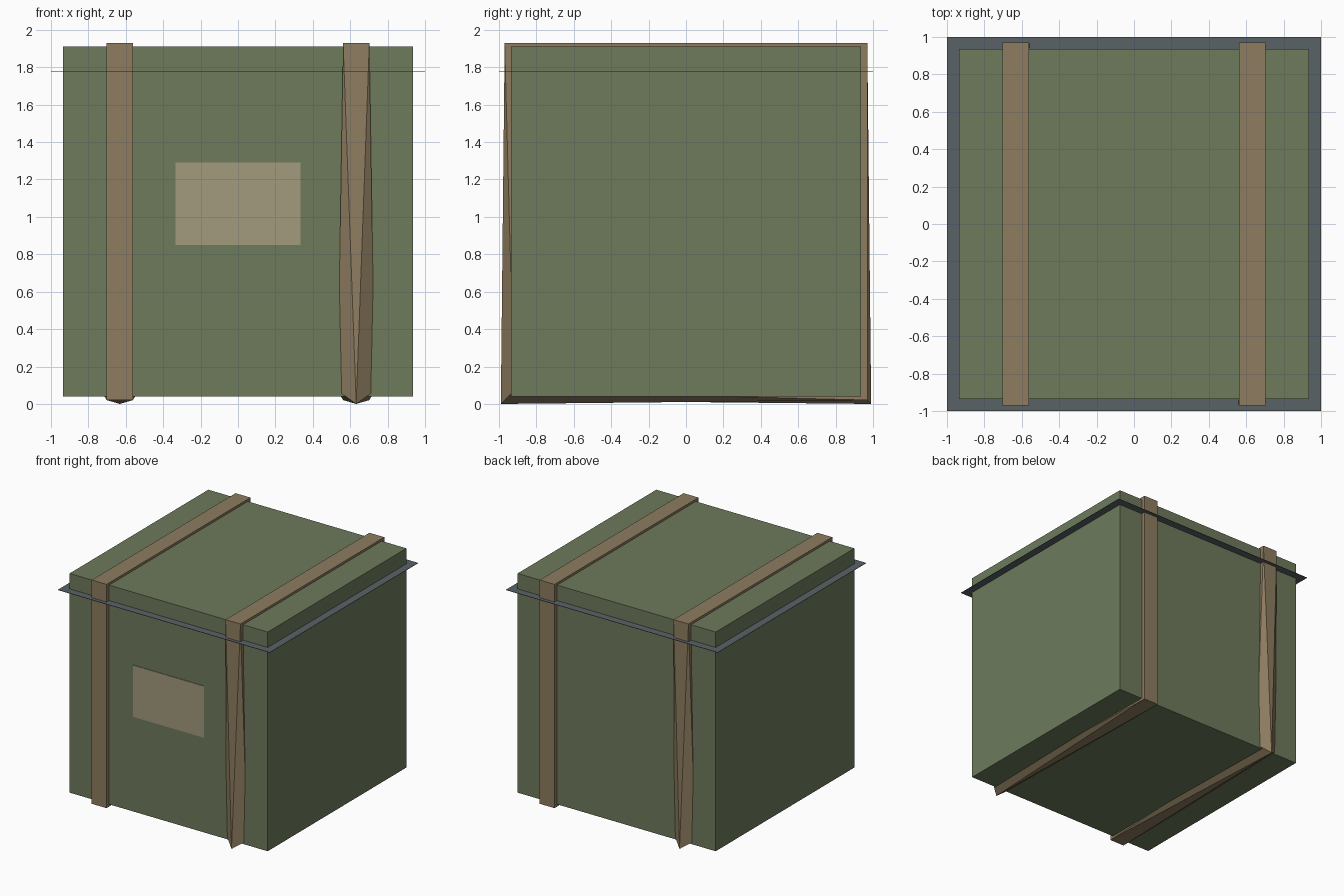
import bpy
import bmesh
from math import sin, cos, pi, sqrt
from mathutils import Vector

cube = bpy.data.objects.get("Cube")
if cube:
    bpy.data.objects.remove(cube, do_unlink=True)


def material(name, rgb):
    mat = bpy.data.materials.new(name)
    mat.use_nodes = True
    mat.diffuse_color = (*rgb, 1)
    mat.node_tree.nodes["Principled BSDF"].inputs["Base Color"].default_value = (*rgb, 1)
    return mat


olive = material("olive green", (0.155, 0.197, 0.108))
leather = material("strap tan", (0.27, 0.203, 0.117))
paper = material("label beige", (0.365, 0.325, 0.21))
slate = material("slate grey", (0.1, 0.123, 0.135))


def make_object(name, bm, mat):
    bmesh.ops.recalc_face_normals(bm, faces=bm.faces)
    mesh = bpy.data.meshes.new(name)
    bm.to_mesh(mesh)
    bm.free()
    mesh.materials.append(mat)
    obj = bpy.data.objects.new(name, mesh)
    bpy.context.collection.objects.link(obj)
    return obj


def block(name, centre, size, mat):
    bm = bmesh.new()
    bmesh.ops.create_cube(bm, size=1)
    bmesh.ops.scale(bm, vec=size, verts=bm.verts)
    bmesh.ops.translate(bm, vec=centre, verts=bm.verts)
    return make_object(name, bm, mat)


# Crate body, thin rim sheet under the lid, and front label
block("crate_body", (0, 0, 0.975), (1.87, 1.87, 1.87), olive)
block("lid_rim", (0, 0, 1.777), (2, 2, 0.003), slate)
block("front_label", (0, -0.937, 1.07), (0.67, 0.006, 0.44), paper)


def strap(name, x, side):
    """Square tube looped round the crate, twisted at one bottom corner."""
    radius, reach, low, high = 0.099, 0.92, 0.07, 1.88
    corners = [(-side, low), (-side, high), (side, high), (side, low)]
    bm = bmesh.new()
    rings = []
    for i, (sy, z) in enumerate(corners):
        centre = Vector((x, sy * reach, z))
        outward = Vector((0, sy, 1 if z == high else -1)) / sqrt(2)
        start = pi / 2 if i == 3 else pi / 4
        ring = []
        for k in range(4):
            a = start + k * pi / 2
            offset = Vector((cos(a), 0, 0)) + outward * sin(a)
            ring.append(bm.verts.new(centre + offset * radius))
        rings.append(ring)
    twisted = rings[3]
    for i in range(4):
        a, b = rings[i], rings[(i + 1) % 4]
        for k in range(4):
            n = (k + 1) % 4
            if twisted not in (a, b):
                bm.faces.new((a[k], a[n], b[n], b[k]))
            else:
                flat = b if a is twisted else a
                bm.faces.new((flat[k], flat[n], twisted[k]))
                bm.faces.new((twisted[k], flat[n], twisted[n]))
    return make_object(name, bm, leather)


# Two straps, each the other turned half way round
strap("left_strap", 0.632, -1)
strap("right_strap", -0.632, 1)
